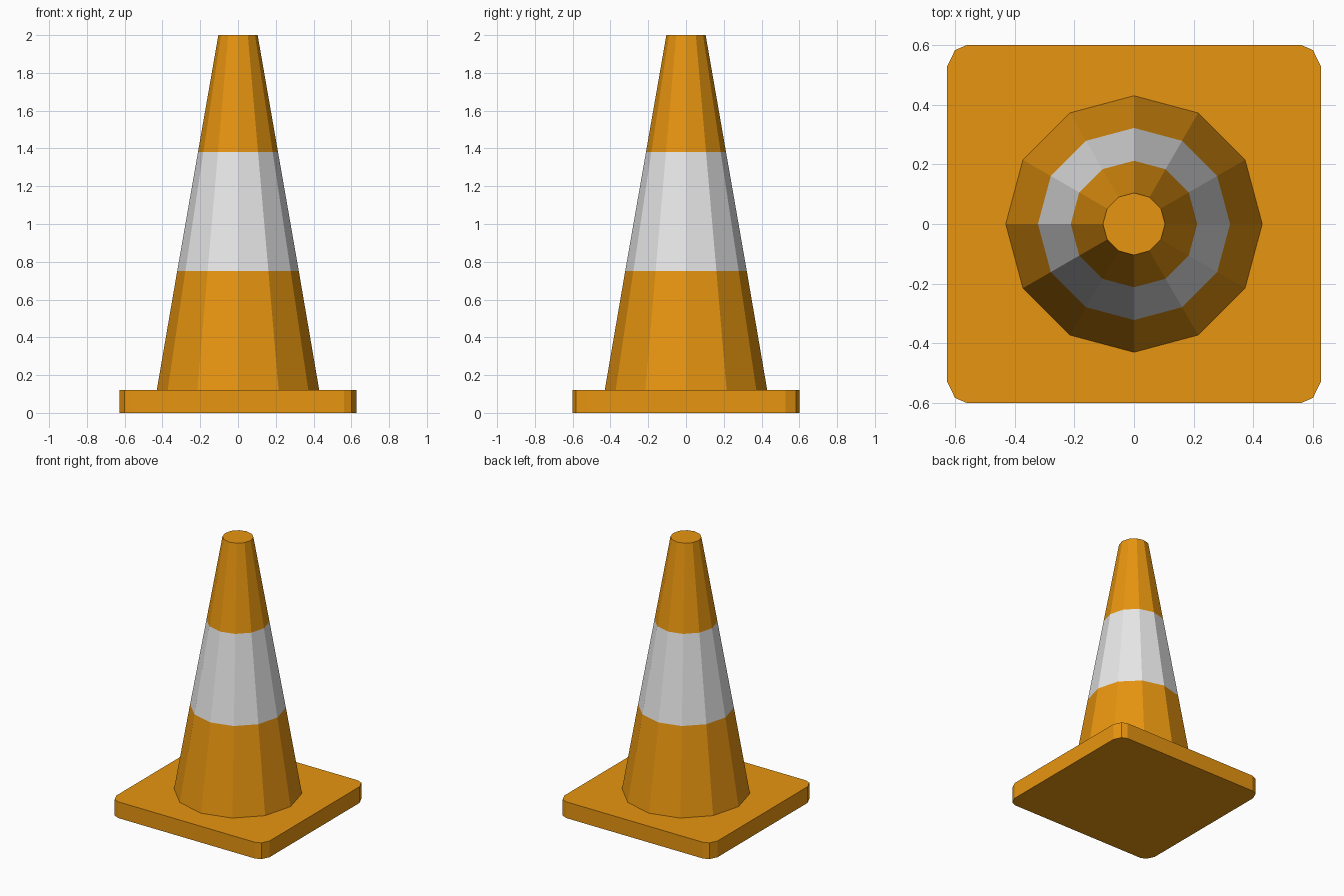
import bpy
import bmesh
from math import cos, sin, pi

cube = bpy.data.objects.get("Cube")
if cube:
    bpy.data.objects.remove(cube, do_unlink=True)


def make_material(name, rgb):
    mat = bpy.data.materials.new(name)
    mat.use_nodes = True
    mat.diffuse_color = (*rgb, 1)
    mat.node_tree.nodes["Principled BSDF"].inputs["Base Color"].default_value = (*rgb, 1)
    return mat


orange = make_material("orange", (0.8, 0.3, 0.005))
white = make_material("white", (0.8, 0.8, 0.8))


def loft(name, rings, materials, band_materials):
    """Skin stacked rings of points, cap both ends, one material per band."""
    bm = bmesh.new()
    loops = [[bm.verts.new(p) for p in ring] for ring in rings]
    n = len(loops[0])
    for low, high, index in zip(loops, loops[1:], band_materials):
        for i in range(n):
            j = (i + 1) % n
            bm.faces.new((low[i], low[j], high[j], high[i])).material_index = index
    bm.faces.new(loops[0][::-1])
    bm.faces.new(loops[-1])
    mesh = bpy.data.meshes.new(name)
    bm.to_mesh(mesh)
    bm.free()
    for mat in materials:
        mesh.materials.append(mat)
    obj = bpy.data.objects.new(name, mesh)
    bpy.context.collection.objects.link(obj)
    return obj


def circle(radius, z, sides=12):
    return [(radius * cos(2 * pi * i / sides), radius * sin(2 * pi * i / sides), z)
            for i in range(sides)]


# Base plate: rectangle with two-step rounded corners
BASE_TOP = 0.12
corner = [(0.627, 0.527), (0.6, 0.583), (0.56, 0.6)]
outline = []
for sx, sy in ((1, 1), (-1, 1), (-1, -1), (1, -1)):
    points = corner if sx * sy > 0 else corner[::-1]
    outline += [(sx * x, sy * y) for x, y in points]
loft("base_plate", [[(x, y, z) for x, y in outline] for z in (0, BASE_TOP)],
     [orange], [0])

# Tapered cone body with a white band around the middle
profile = [(0.43, BASE_TOP), (0.322, 0.75), (0.212, 1.38), (0.104, 2.0)]
loft("cone_body", [circle(r, z) for r, z in profile], [orange, white], [0, 1, 0])
